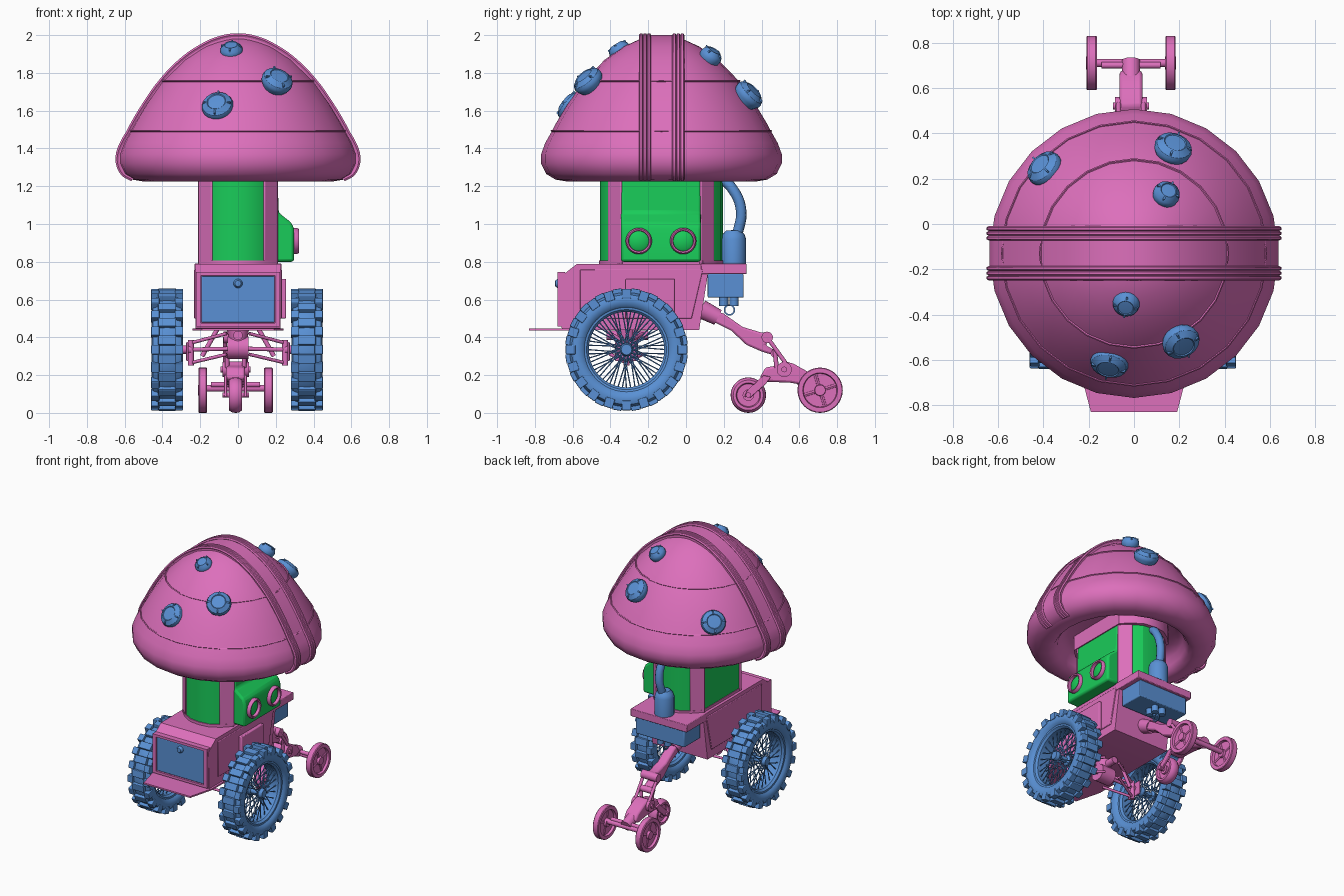
import bpy, bmesh
from math import sin, cos, pi, sqrt, radians
from mathutils import Vector as V, Matrix as M

if "Cube" in bpy.data.objects:
    bpy.data.objects.remove(bpy.data.objects["Cube"])

def mat(n, c):
    m = bpy.data.materials.new(n); m.diffuse_color = (*c, 1); return m
PINK, GREEN, BLUE = mat("pink", (.72, .16, .5)), mat("green", (.01, .6, .1)), mat("blue", (.1, .28, .66))

def add(name, bm, m, smooth=35, bevel=0):
    bmesh.ops.recalc_face_normals(bm, faces=bm.faces)
    me = bpy.data.meshes.new(name); bm.to_mesh(me); bm.free()
    ob = bpy.data.objects.new(name, me); bpy.context.collection.objects.link(ob)
    me.materials.append(m)
    if bevel:
        b = ob.modifiers.new("bevel", 'BEVEL'); b.width = bevel; b.segments = 2
    if smooth:
        bpy.ops.object.select_all(action='DESELECT')
        ob.select_set(True); bpy.context.view_layer.objects.active = ob
        bpy.ops.object.shade_smooth_by_angle(angle=radians(smooth))
    return ob

def frame(loc, axis):
    return M.Translation(loc) @ V(axis).to_track_quat('Z', 'Y').to_matrix().to_4x4()

def lathe(name, prof, n, loc, axis, m, closed=False, smooth=35):
    bm = bmesh.new(); T = frame(loc, axis)
    rings = [[bm.verts.new(T @ V((r*cos(2*pi*i/n), r*sin(2*pi*i/n), h))) for i in range(n)] for r, h in prof]
    pairs = list(zip(rings, rings[1:])) + ([(rings[-1], rings[0])] if closed else [])
    for a, b in pairs:
        for i in range(n):
            bm.faces.new((a[i], a[(i+1) % n], b[(i+1) % n], b[i]))
    bmesh.ops.remove_doubles(bm, verts=bm.verts, dist=1e-5)
    return add(name, bm, m, smooth)

def prism(name, pts, lo, hi, axis, m, bevel=0, smooth=30):
    """Polygon extruded along x, y or z."""
    put = {'x': lambda a, b, c: (c, a, b), 'y': lambda a, b, c: (a, c, b), 'z': lambda a, b, c: (a, b, c)}[axis]
    bm = bmesh.new()
    A = [bm.verts.new(put(*p, lo)) for p in pts]; B = [bm.verts.new(put(*p, hi)) for p in pts]
    bm.faces.new(A); bm.faces.new(B)
    for i in range(len(pts)):
        j = (i+1) % len(pts); bm.faces.new((A[i], A[j], B[j], B[i]))
    return add(name, bm, m, smooth, bevel)

def box(name, x, y, z, m, bevel=0):
    return prism(name, [(x[0], y[0]), (x[1], y[0]), (x[1], y[1]), (x[0], y[1])], *z, 'z', m, bevel)

def rod_into(bm, a, b, r1, r2=None, n=12):
    a, b = V(a), V(b)
    bmesh.ops.create_cone(bm, cap_ends=True, segments=n, radius1=r1, radius2=r1 if r2 is None else r2,
                          depth=(b-a).length, matrix=frame((a+b)/2, b-a))

def rods(name, items, m, n=12):
    bm = bmesh.new()
    for it in items: rod_into(bm, *it, n=n)
    return add(name, bm, m)

def tube(name, pts, r, m, res=2, smooth_path=True):
    cu = bpy.data.curves.new(name, 'CURVE'); cu.dimensions = '3D'; cu.bevel_depth = r; cu.bevel_resolution = res
    cu.use_fill_caps = True; cu.resolution_u = 5
    s = cu.splines.new('BEZIER'); s.bezier_points.add(len(pts)-1)
    for p, c in zip(s.bezier_points, pts):
        p.co = c; p.handle_left_type = p.handle_right_type = 'AUTO'
    ob = bpy.data.objects.new(name, cu); bpy.context.collection.objects.link(ob); cu.materials.append(m)
    bpy.ops.object.select_all(action='DESELECT'); ob.select_set(True)
    bpy.context.view_layer.objects.active = ob; bpy.ops.object.convert(target='MESH')
    bpy.ops.object.shade_smooth_by_angle(angle=radians(40))

# Mushroom cap with rolled rim and hollow underside
CY = -.13
outer = [(0, 2), (.1, 1.985), (.2, 1.94), (.3, 1.87), (.41, 1.757), (.5, 1.63), (.56, 1.53), (.578, 1.495),
         (.615, 1.43), (.637, 1.37), (.637, 1.32), (.61, 1.265), (.56, 1.235)]
inner = [(.5, 1.225), (.455, 1.235), (.43, 1.27), (.415, 1.32), (.36, 1.355), (.22, 1.36), (0, 1.36)]
lathe("cap", outer + inner, 24, (0, CY, 0), (0, 0, 1), PINK, smooth=50)
for r, z in ((.415, 1.757), (.582, 1.493)):
    lathe("cap_seam", [(r, z-.005), (r+.005, z), (r, z+.005), (r-.008, z)], 24, (0, CY, 0), (0, 0, 1), PINK, True)

# Straight band over the cap, edged by triple piping
arch = [(-x, z) for x, z in outer[:0:-1]] + outer
prism("cap_band", arch + [(x*.92, 1.23+(z-1.23)*.92) for x, z in arch[::-1]], -.24, -.015, 'y', PINK, smooth=50)
for y in (-.238, -.217, -.196, -.062, -.041, -.02):
    tube("cap_piping", [(x, y, z) for x, z in arch], .011, PINK, 1)

# Cap spots
for x, y, z, r in ((-.035, -.355, 1.925, .06), (.21, -.525, 1.765, .085), (-.11, -.62, 1.63, .085),
                   (.145, .135, 1.895, .06), (.175, .34, 1.69, .085), (-.4, .25, 1.57, .085)):
    d = V((x, y-CY, 0)).normalized(); nz = .6+.77*(z-1.6); n = d*sqrt(1-nz*nz)+V((0, 0, nz))
    lathe("cap_spot", [(0, -.05), (r*.75, -.05), (r*.97, -.015), (r, .002), (r*.93, .018), (r*.6, .038), (r*.55, .034), (0, .036)],
          18, V((x, y, z))-n*.008, n, BLUE, smooth=30)
    bm = bmesh.new()
    q = frame(V((x, y, z))-n*.008, n)
    for k in range(4):
        bmesh.ops.create_cube(bm, size=1, matrix=q @ M.Rotation(k*pi/2, 4, 'Z') @ M.Translation((r*.77, 0, .028)) @ M.Diagonal((r*.25, .008, .012, 1)))
    add("spot_ribs", bm, BLUE, 0)

# Stem cabin: green panels, pink corner pillars, collars
half = [(0, -.455), (.075, -.445), (.145, -.405), (.2, -.35), (.2, .085), (.145, .14), (.075, .185), (0, .195)]
plan = half + [(-x, y) for x, y in half[-2:0:-1]]
prism("cabin", plan, .78, 1.37, 'z', GREEN, smooth=25)
grow = lambda k: [(x*k, CY+(y-CY)*k) for x, y in plan]
prism("cabin_base_ring", grow(1.02), .785, .807, 'z', PINK)
prism("cabin_collar", grow(1.08), 1.25, 1.37, 'z', PINK)
for s in (-1, 1):
    for a, b, o in (((.14, -.415), (.213, -.345), -.03), ((.213, .08), (.14, .15), .03)):
        prism("cabin_pillar", [(s*a[0], a[1]), (s*b[0], b[1]), (s*(b[0]-.03), b[1]-o), (s*(a[0]-.03), a[1]-o)],
              .785, 1.3, 'z', PINK, .006)

# Bulging side door with two portholes
prism("door", [(.17, 1.26), (.21, 1.26), (.215, 1.06), (.285, 1.005), (.297, .97), (.297, .8), (.17, .8)],
      -.345, .08, 'y', GREEN, .015)
for y in (-.25, -.015):
    lathe("porthole", [(.052, -.01), (.07, -.01), (.07, .015), (.063, .025), (.055, .022)], 24, (.297, y, .91), (1, 0, 0), PINK, True)
    lathe("porthole_glass", [(.055, 0), (.04, .01), (0, .014)], 24, (.297, y, .91), (1, 0, 0), GREEN)

# Body, front hatch, foot plate
prism("body", [(-.66, .45), (-.665, .72), (-.58, .787), (.12, .787), (.115, .73), (.07, .44), (-.64, .44)], -.225, .225, 'x', PINK)
for s in (-1, 1):
    prism("body_side_plate", [(-.56, .76), (.09, .76), (.03, .5), (-.56, .5)], s*.22, s*.232, 'x', PINK, .004)
box("side_panel", (.22, .255), (-.32, -.06), (.5, .71), PINK, .006)
box("front_hatch", (-.193, .193), (-.672, -.65), (.478, .725), BLUE, .004)
for s in (-1, 1):
    box("hatch_frame_side", (s*.195, s*.222), (-.68, -.64), (.46, .735), PINK)
box("hatch_frame_top", (-.222, .222), (-.68, -.64), (.727, .745), PINK)
box("hatch_frame_bottom", (-.222, .222), (-.68, -.64), (.458, .476), PINK)
lathe("hatch_knob", [(0, -.02), (.024, -.02), (.024, .008), (.016, .02), (0, .022)], 16, (0, -.672, .685), (0, -1, 0), BLUE)
prism("foot_plate", [(-.19, -.83), (.19, -.83), (.24, -.64), (.24, -.5), (-.24, -.5), (-.24, -.64)], .437, .448, 'z', PINK)

# Rear ledge, battery box, tank and pipe
box("rear_ledge", (-.23, .23), (.08, .32), (.735, .79), PINK, .004)
box("battery_box", (-.2, .2), (.115, .305), (.61, .735), BLUE, .006)
rods("box_caps", [((x, y, .565), (x, y, .615), .024) for x in (-.03, .03) for y in (.2, .255)], BLUE)
lathe("hook_ring", [(.022, -.004), (.03, -.004), (.03, .004), (.022, .004)], 16, (0, .23, .545), (1, 0, 0), BLUE, True)
lathe("tank", [(0, 0), (.066, 0), (.066, .13), (.058, .155), (.04, .175), (0, .178)], 20, (0, .252, .79), (0, 0, 1), BLUE, smooth=40)
tube("pipe", [(0, .25, .89), (.005, .275, .96), (.015, .292, 1.07), (.012, .25, 1.18), (0, .19, 1.235), (0, .1, 1.25)], .028, BLUE, 3)

# Big wheels: tyre, lugs, rim, hub and wire spokes
for wx, s in ((-.375, -1), (.365, 1)):
    c = V((wx, -.315, .335))
    lathe("tyre", [(.222, -.06), (.235, -.075), (.265, -.083), (.29, -.075), (.303, -.045), (.306, 0), (.303, .045), (.29, .075),
                   (.265, .083), (.235, .075), (.222, .06)], 48, c, (1, 0, 0), BLUE, True)
    bm = bmesh.new()
    for k in range(20):
        for row, x, wid, r, h in ((0, -.063, .044, .296, .052), (0, .063, .044, .296, .052), (.5, 0, .095, .311, .028)):
            T = M.Translation(c) @ M.Rotation(2*pi*(k+row)/20, 4, 'X') @ M.Translation((x, 0, r))
            bmesh.ops.create_cube(bm, size=1, matrix=T @ M.Diagonal((wid, .05, h, 1)))
    add("tyre_lugs", bm, BLUE, 0, .005)
    lathe("rim", [(.2, -.045), (.212, -.06), (.226, -.062), (.226, .062), (.212, .06), (.2, .045)], 40, c, (1, 0, 0), BLUE, True)
    lathe("hub", [(0, -.07), (.028, -.07), (.035, -.05), (.035, -.04), (.02, -.03), (.02, .03), (.035, .04), (.035, .05), (.028, .07), (0, .07)],
          16, c, (1, 0, 0), BLUE)
    sp = []
    for k in range(56):
        a = 2*pi*k/56; e = 1 if k % 2 else -1; a2 = a+(.5 if k % 4 < 2 else -.5)
        sp.append((c+V((e*.045, .03*cos(a2), .03*sin(a2))), c+V((e*.025, .205*cos(a), .205*sin(a))), .0035))
    rods("spokes", sp, BLUE, 5)
    # Suspension on this side
    rods("suspension", [((s*.06, y, z1), (s*.25, -.315, z2), .009) for y in (-.4, -.23) for z1, z2 in ((.42, .37), (.31, .265))] +
         [((s*.25, -.315, .25), (s*.25, -.315, .385), .016), ((s*.25, -.315, .335), (s*.33, -.315, .335), .022),
          ((s*.04, -.315, .34), (s*.25, -.315, .335), .011), ((s*.19, -.27, .3), (s*.1, -.27, .46), .012)], PINK)
    box("brake_plate", (s*.262, s*.274), (-.375, -.255), (.275, .375), PINK, .004)

# Central gearbox
rods("gearbox", [((-.055, -.315, .345), (.055, -.315, .345), .06, .06), ((0, -.315, .34), (0, -.315, .45), .04, .06),
                 ((0, -.42, .41), (0, -.2, .41), .025)], PINK, 16)

# Trailing arm and bogie
X = -.013
rods("arm_socket", [((X, .08, .55), (X, .17, .505), .05, .043)], PINK, 20)
prism("trailing_arm", [(.13, .55), (.2, .525), (.3, .455), (.4, .425), (.44, .43), (.46, .4), (.42, .36), (.49, .32), (.48, .3),
                       (.4, .325), (.32, .36), (.24, .435), (.13, .49)], X-.035, X+.035, 'x', PINK, .012)
rods("arm_pivot", [((X-.065, .43, .4), (X+.065, .43, .4), .03), ((X-.05, .47, .315), (X+.05, .47, .315), .022)], PINK, 18)
for s in (-1, 1):
    rods("link_rod", [((X+s*.055, .43, .4), (X+s*.055, .53, .26), .011), ((X+s*.045, .47, .33), (X+s*.045, .48, .24), .012)], PINK)
    prism("wheel_fork", [(.31, .085), (.32, .115), (.41, .2), (.45, .19), (.42, .15), (.34, .08)], X+s*.045, X+s*.06, 'x', PINK, .003)
prism("bogie", [(.39, .185), (.42, .24), (.48, .25), (.52, .275), (.57, .26), (.65, .215), (.68, .17), (.64, .145), (.55, .16), (.42, .165)],
      X-.05, X+.05, 'x', PINK, .012)
rods("bogie_pivot", [((X-.07, .52, .23), (X+.07, .52, .23), .04), ((X-.08, .52, .23), (X+.08, .52, .23), .015),
                     ((X-.18, .71, .13), (X+.18, .71, .13), .018), ((X-.13, .7, .15), (X+.13, .7, .15), .014),
                     ((X, .6, .19), (X, .72, .14), .04), ((X-.07, .33, .095), (X+.07, .33, .095), .014)], PINK, 18)

# Small wheels
lathe("guide_wheel", [(0, -.03), (.03, -.03), (.03, -.015), (.06, -.015), (.065, -.035), (.08, -.035), (.092, -.018), (.094, 0), (.092, .018),
                      (.08, .035), (.065, .035), (.06, .015), (.03, .015), (.03, .03), (0, .03)], 28, (X, .33, .094), (1, 0, 0), PINK)
for x in (-.187, .161):
    c = V((x, .71, .12))
    lathe("rear_wheel", [(0, -.024), (.028, -.024), (.03, -.006), (.088, -.006), (.092, -.023), (.116, -.023), (.12, -.018), (.12, .018),
                         (.116, .023), (.092, .023), (.088, .006), (.03, .006), (.028, .024), (0, .024)], 32, c, (1, 0, 0), PINK)
    rods("rear_wheel_spokes", [(c, c+V((0, .095*cos(a), .095*sin(a))), .012) for a in (.3, .3+pi/2, .3+pi, .3+3*pi/2)], PINK, 8)

for m in bpy.data.materials:
    if m.users and not m.is_grease_pencil:
        m.use_nodes = True
        m.node_tree.nodes["Principled BSDF"].inputs["Base Color"].default_value = m.diffuse_color
